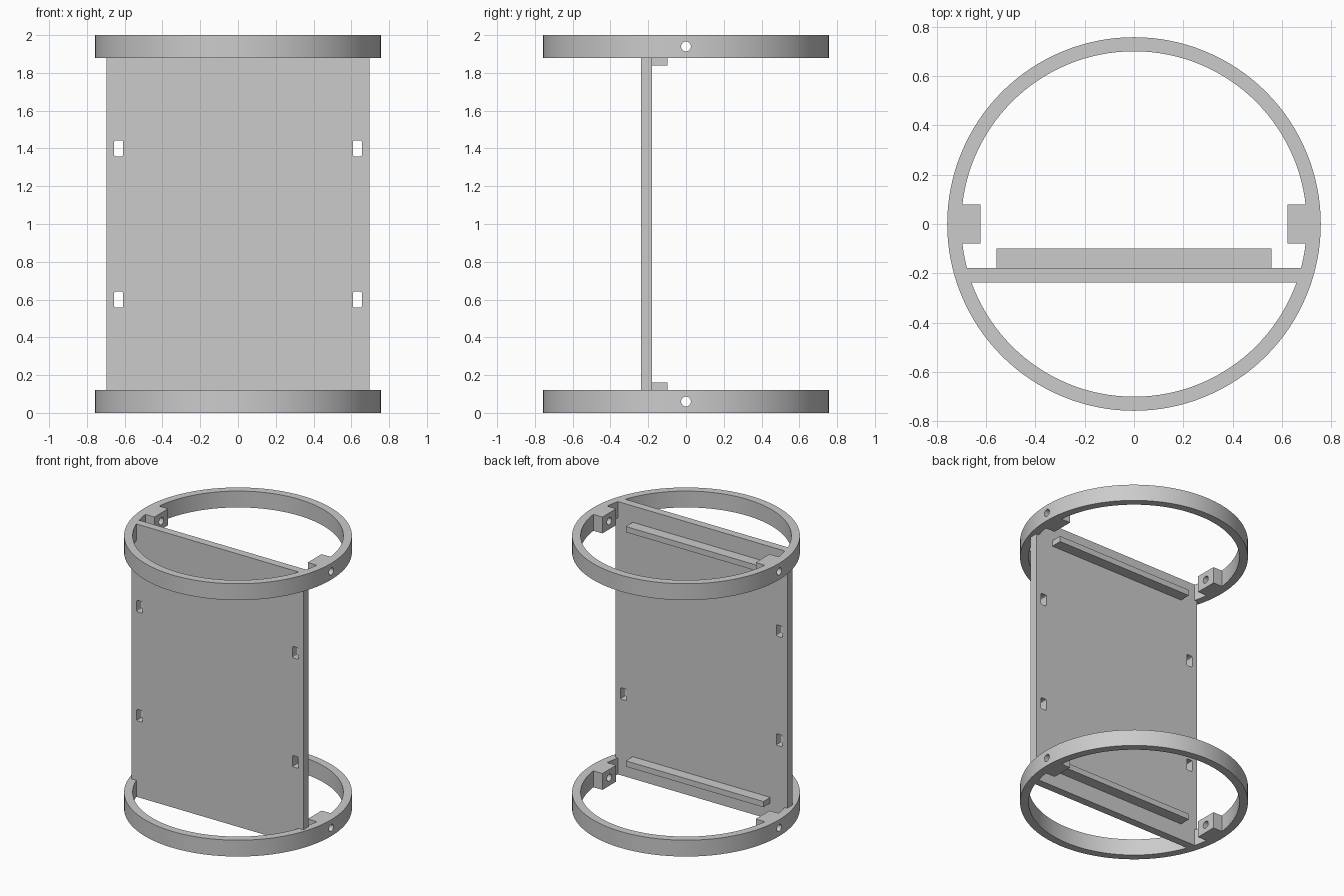
import bpy, bmesh, math
from mathutils import Matrix

if "Cube" in bpy.data.objects:
    bpy.data.objects.remove(bpy.data.objects["Cube"], do_unlink=True)

HEIGHT, RING_H = 2.0, 0.12
OUTER, INNER = 0.757, 0.70
PLATE_FRONT, PLATE_BACK = -0.237, -0.179

grey = bpy.data.materials.new("plain grey")
grey.use_nodes = True
colour = (0.6, 0.6, 0.6, 1)
grey.diffuse_color = colour
grey.node_tree.nodes["Principled BSDF"].inputs["Base Color"].default_value = colour


def finish(name, bm):
    bmesh.ops.recalc_face_normals(bm, faces=bm.faces)
    mesh = bpy.data.meshes.new(name)
    bm.to_mesh(mesh)
    bm.free()
    mesh.materials.append(grey)
    obj = bpy.data.objects.new(name, mesh)
    bpy.context.collection.objects.link(obj)
    return obj


def box(name, x, y, z, round_y=0):
    bm = bmesh.new()
    bmesh.ops.create_cube(bm, size=1)
    for v in bm.verts:
        v.co = [lo + (c + 0.5) * (hi - lo) for c, (lo, hi) in zip(v.co, (x, y, z))]
    if round_y:
        edges = [e for e in bm.edges if abs(e.verts[0].co.y - e.verts[1].co.y) > 0.01]
        bmesh.ops.bevel(bm, geom=edges, offset=round_y, segments=3, affect='EDGES', profile=0.5)
    return finish(name, bm)


def ring(name, z0):
    bm = bmesh.new()
    profile = [(INNER, z0), (OUTER, z0), (OUTER, z0 + RING_H), (INNER, z0 + RING_H)]
    verts = [bm.verts.new((r, 0, z)) for r, z in profile]
    edges = [bm.edges.new((verts[i], verts[(i + 1) % 4])) for i in range(4)]
    bmesh.ops.spin(bm, geom=verts + edges, axis=(0, 0, 1), cent=(0, 0, 0),
                   angle=math.tau, steps=128, use_merge=True)
    bmesh.ops.remove_doubles(bm, verts=bm.verts, dist=1e-5)
    return finish(name, bm)


def rod_x(name, radius, z):
    bm = bmesh.new()
    bmesh.ops.create_cone(bm, cap_ends=True, segments=32, radius1=radius, radius2=radius, depth=2,
                          matrix=Matrix.Translation((0, 0, z)) @ Matrix.Rotation(math.pi / 2, 4, 'Y'))
    return finish(name, bm)


def combine(target, tool, operation):
    mod = target.modifiers.new(operation.lower(), 'BOOLEAN')
    mod.operation, mod.solver, mod.object = operation, 'EXACT', tool
    bpy.context.view_layer.objects.active = target
    bpy.ops.object.modifier_apply(modifier=mod.name)
    bpy.data.objects.remove(tool, do_unlink=True)


# Upright plate with four rounded slots
frame = box("frame_plate_and_rings", (-0.697, 0.697), (PLATE_FRONT, PLATE_BACK), (0, HEIGHT))
for cx in (-0.632, 0.632):
    for cz in (0.6, 1.4):
        slot = box("slot_cutter", (cx - 0.024, cx + 0.024), (-0.4, 0),
                   (cz - 0.042, cz + 0.042), round_y=0.009)
        combine(frame, slot, 'DIFFERENCE')

# End rings, each with two drilled lugs
for z0 in (0, HEIGHT - RING_H):
    end = ring("end_ring", z0)
    for side in (-1, 1):
        xs = sorted((side * 0.622, side * 0.73))
        combine(end, box("lug", xs, (-0.08, 0.08), (z0, z0 + RING_H)), 'UNION')
    combine(end, rod_x("hole_cutter", 0.026, z0 + RING_H / 2), 'DIFFERENCE')
    combine(frame, end, 'UNION')

# Ledges along the back of the plate, just inside the rings
for z0 in (RING_H, HEIGHT - RING_H - 0.042):
    ledge = box("ledge", (-0.558, 0.558), (PLATE_BACK - 0.02, -0.099), (z0, z0 + 0.042))
    combine(frame, ledge, 'UNION')

bpy.ops.object.select_all(action='DESELECT')
frame.select_set(True)
bpy.context.view_layer.objects.active = frame
bpy.ops.object.shade_smooth_by_angle(angle=math.radians(30))
